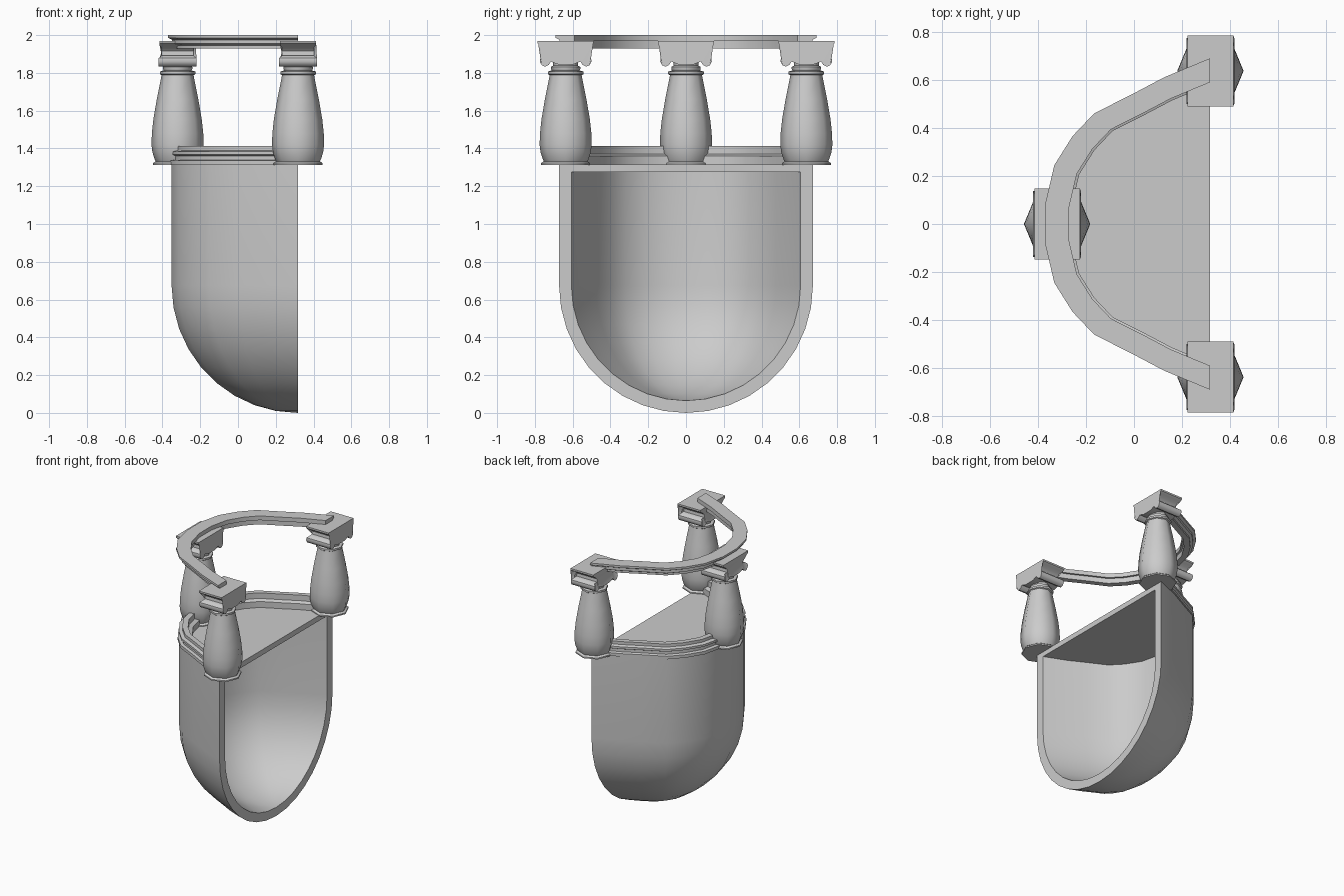
import bpy, bmesh, math

if "Cube" in bpy.data.objects:
    bpy.data.objects.remove(bpy.data.objects["Cube"], do_unlink=True)

stone = bpy.data.materials.new("grey_stone")
stone.use_nodes = True
stone.diffuse_color = (0.6, 0.6, 0.6, 1)
stone.node_tree.nodes["Principled BSDF"].inputs["Base Color"].default_value = (0.6, 0.6, 0.6, 1)

OPEN_X = 0.317   # plane of the open, straight side

# Rounded bay outline of unit size: (depth, side), mirrored across the middle
half = [(0, 1), (0.277, 0.885), (0.466, 0.785), (0.70, 0.667),
        (0.83, 0.53), (0.94, 0.355), (0.995, 0.12)]
outline = half + [(d, -s) for d, s in reversed(half)]


def row(bm, radius, z):
    """One outline-shaped row of vertices at a given size and height."""
    return [bm.verts.new((OPEN_X - d * radius, s * radius, z)) for d, s in outline]


def bridge(bm, a, b):
    for i in range(len(a) - 1):
        bm.faces.new((a[i], a[i + 1], b[i + 1], b[i]))


def finish(bm, name, angle):
    bmesh.ops.remove_doubles(bm, verts=bm.verts, dist=0.0005)
    bmesh.ops.recalc_face_normals(bm, faces=bm.faces)
    mesh = bpy.data.meshes.new(name)
    bm.to_mesh(mesh)
    bm.free()
    obj = bpy.data.objects.new(name, mesh)
    bpy.context.collection.objects.link(obj)
    mesh.materials.append(stone)
    bpy.ops.object.select_all(action='DESELECT')
    obj.select_set(True)
    bpy.context.view_layer.objects.active = obj
    bpy.ops.object.shade_smooth_by_angle(angle=math.radians(angle))
    return obj


# Hollow body: straight wall above a quarter-dome bowl, closed by a floor slab
def wall_rows(bm, radius, depth, top):
    rows = [row(bm, radius, top), row(bm, radius, 0.675)]
    steps = 9
    for k in range(1, steps + 1):
        a = math.pi / 2 * k / steps
        rows.append(row(bm, max(radius * math.cos(a), 0), 0.675 - depth * math.sin(a)))
    for a, b in zip(rows, rows[1:]):
        bridge(bm, a, b)
    return rows


bm = bmesh.new()
outer = wall_rows(bm, 0.672, 0.675, 1.315)
inner = wall_rows(bm, 0.607, 0.61, 1.275)
bm.faces.new(outer[0])
bm.faces.new(inner[0])
for end in (0, -1):
    for k in range(len(outer) - 1):
        bm.faces.new((outer[k][end], outer[k + 1][end], inner[k + 1][end], inner[k][end]))
bm.faces.new((outer[0][0], outer[0][-1], inner[0][-1], inner[0][0]))
bmesh.ops.dissolve_degenerate(bm, edges=bm.edges, dist=0.0005)
finish(bm, "hollow_body", 35)


# Moulded rails swept along the outline: profile of (size, height)
def rail(name, profile):
    bm = bmesh.new()
    rows = [row(bm, r, z) for r, z in profile]
    for a, b in zip(rows, rows[1:] + rows[:1]):
        bridge(bm, a, b)
    for end in (0, -1):
        bm.faces.new([r[end] for r in rows])
    finish(bm, name, 30)


rail("upper_rail", [(0.59, 2.0), (0.69, 2.0), (0.69, 1.985), (0.67, 1.975), (0.67, 1.955),
                    (0.65, 1.945), (0.65, 1.93), (0.605, 1.93), (0.605, 1.968), (0.59, 1.968)])
rail("lower_rail", [(0.58, 1.312), (0.682, 1.312), (0.682, 1.335), (0.66, 1.34), (0.66, 1.36),
                    (0.675, 1.367), (0.675, 1.383), (0.65, 1.39), (0.65, 1.412),
                    (0.61, 1.412), (0.61, 1.37), (0.58, 1.36)])

# Baluster column: eight-sided turned shaft
shaft = [(0.13, 1.312), (0.13, 1.322), (0.116, 1.332), (0.122, 1.345), (0.133, 1.38),
         (0.138, 1.42), (0.136, 1.48), (0.128, 1.555), (0.11, 1.66), (0.088, 1.77),
         (0.085, 1.788), (0.094, 1.793), (0.094, 1.807), (0.074, 1.813),
         (0.078, 1.822), (0.078, 1.832), (0.066, 1.838), (0.066, 1.87)]

# Scrolled capital: half outline of (side, height), swept front to back
scroll = [(0.148, 1.97), (0.148, 1.957), (0.132, 1.946), (0.105, 1.936), (0.088, 1.915),
          (0.09, 1.893), (0.118, 1.891), (0.134, 1.878), (0.137, 1.86), (0.126, 1.84),
          (0.108, 1.833), (0.09, 1.842), (0.078, 1.86), (0.04, 1.845)]


def column(name, x, y):
    bm = bmesh.new()
    rings = []
    for r, z in shaft:
        rings.append([bm.verts.new((x + r * math.cos(k * math.pi / 4),
                                    y + r * math.sin(k * math.pi / 4), z)) for k in range(8)])
    for a, b in zip(rings, rings[1:]):
        bridge(bm, a + a[:1], b + b[:1])
    bm.faces.new(rings[0])
    bm.faces.new(rings[-1])
    finish(bm, name + "_shaft", 50)

    bm = bmesh.new()
    loop = scroll + [(-s, z) for s, z in reversed(scroll)]

    def width(z):   # waisted between the top plate and the scrolls
        return 0.095 if z > 1.94 else 0.084 if z > 1.885 else 0.1

    sides = [[bm.verts.new((x + d * width(z), y + s, z)) for s, z in loop] for d in (-1, 1)]
    bridge(bm, sides[0] + sides[0][:1], sides[1] + sides[1][:1])
    for side in sides:
        bmesh.ops.triangulate(bm, faces=[bm.faces.new(side)])
    finish(bm, name + "_capital", 40)


column("front_bay_column", -0.32, 0)
column("left_end_column", 0.318, -0.637)
column("right_end_column", 0.318, 0.637)
